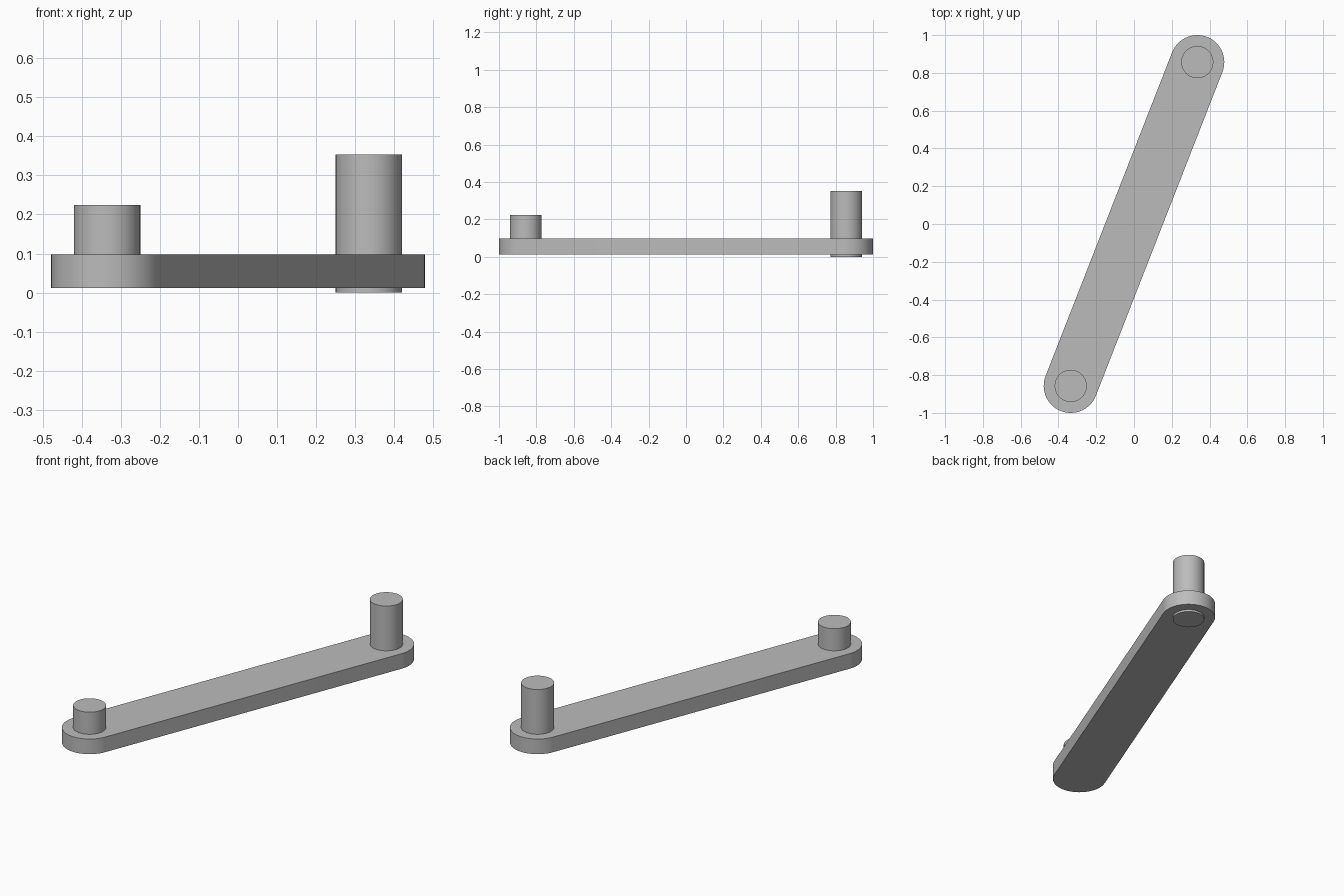
import bpy
import bmesh
import math
from mathutils import Vector

cube = bpy.data.objects.get("Cube")
if cube:
    bpy.data.objects.remove(cube, do_unlink=True)

END = Vector((0.335, 0.857))   # pivot at the back end; the front one is opposite
ARM_RADIUS = 0.143
PIN_RADIUS = 0.085
SEGMENTS = 64

grey = bpy.data.materials.new("plain grey")
grey.use_nodes = True
colour = (0.5, 0.5, 0.5, 1)
grey.diffuse_color = colour
grey.node_tree.nodes["Principled BSDF"].inputs["Base Color"].default_value = colour


def arc(centre, radius, start, sweep, steps):
    """Points along an arc, both ends included."""
    angles = [start + sweep * i / steps for i in range(steps + 1)]
    return [centre + radius * Vector((math.cos(a), math.sin(a))) for a in angles]


def extrude_outline(name, outline, bottom, top):
    """Solid with a flat outline between two heights."""
    bm = bmesh.new()
    face = bm.faces.new([bm.verts.new((p.x, p.y, bottom)) for p in outline])
    lifted = bmesh.ops.extrude_face_region(bm, geom=[face], use_keep_orig=True)
    verts = [v for v in lifted["geom"] if isinstance(v, bmesh.types.BMVert)]
    bmesh.ops.translate(bm, vec=(0, 0, top - bottom), verts=verts)
    bmesh.ops.recalc_face_normals(bm, faces=bm.faces)
    mesh = bpy.data.meshes.new(name)
    bm.to_mesh(mesh)
    bm.free()
    mesh.materials.append(grey)
    obj = bpy.data.objects.new(name, mesh)
    bpy.context.collection.objects.link(obj)
    bpy.ops.object.select_all(action='DESELECT')
    obj.select_set(True)
    bpy.context.view_layer.objects.active = obj
    bpy.ops.object.shade_smooth_by_angle(angle=math.radians(30))
    return obj


# Flat arm with two rounded ends
heading = math.atan2(END.y, END.x)
outline = (arc(END, ARM_RADIUS, heading - math.pi / 2, math.pi, SEGMENTS // 2)
           + arc(-END, ARM_RADIUS, heading + math.pi / 2, math.pi, SEGMENTS // 2))
extrude_outline("arm", outline, 0.012, 0.098)

# Tall pin passes through the arm; short pin stands on it
for name, centre, bottom, top in (("tall_pin", END, 0.0, 0.353),
                                  ("short_pin", -END, 0.098, 0.224)):
    circle = arc(centre, PIN_RADIUS, 0, math.tau, SEGMENTS)[:-1]
    extrude_outline(name, circle, bottom, top)
